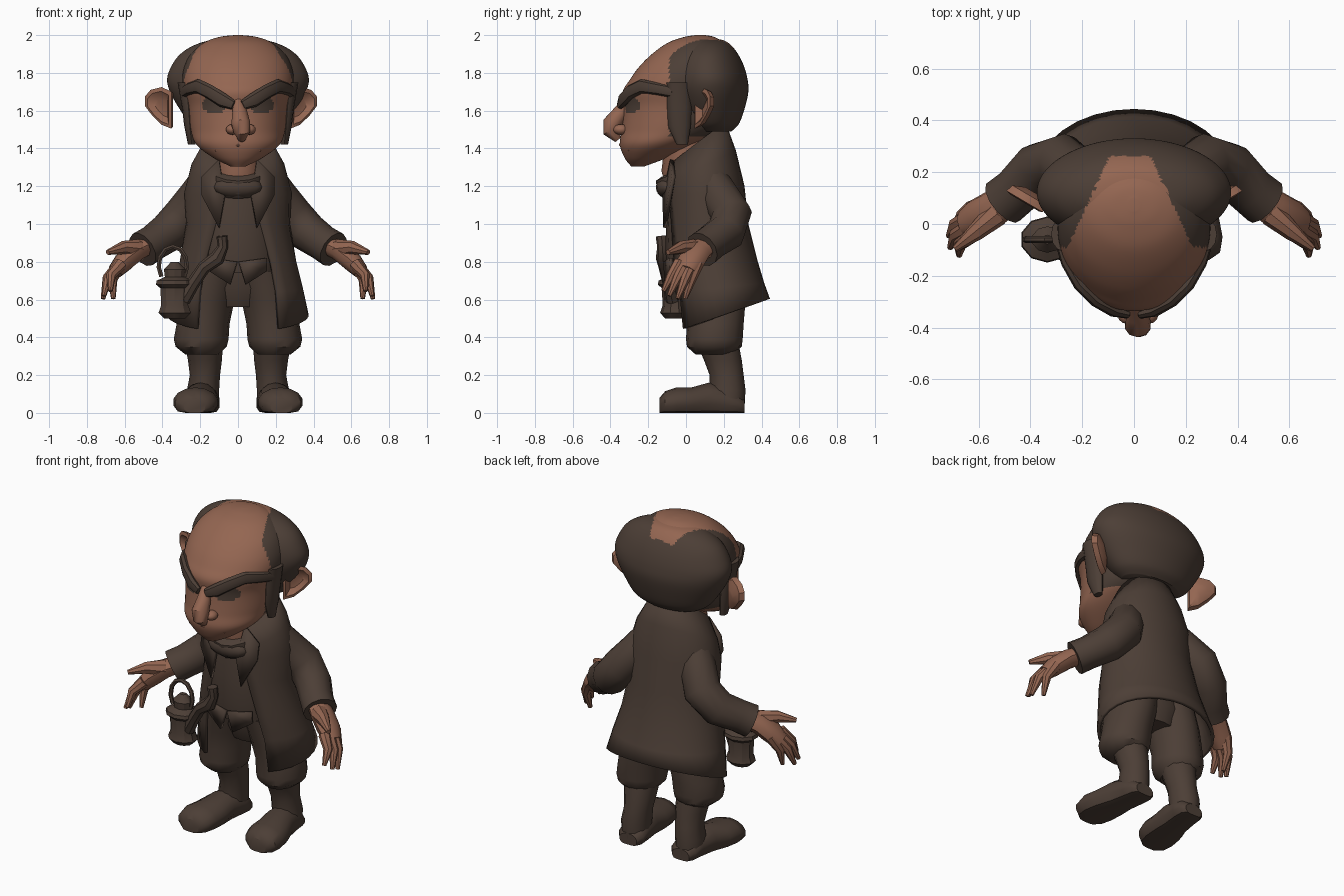
import bpy, bmesh, math
from mathutils import Vector as V


def material(name, rgb):
    m = bpy.data.materials.new(name)
    m.diffuse_color = (*rgb, 1)
    return m


SKIN = material("skin", (0.295, 0.132, 0.083))
BROWN = material("dark_brown", (0.073, 0.049, 0.037))


def finish(name, bm, mats, rule=None, angle=40, thick=0):
    bmesh.ops.recalc_face_normals(bm, faces=bm.faces)
    if rule:
        for f in bm.faces:
            f.material_index = rule(f.calc_center_median())
    me = bpy.data.meshes.new(name)
    bm.to_mesh(me)
    bm.free()
    for m in mats:
        me.materials.append(m)
    me.shade_smooth()
    me.set_sharp_from_angle(angle=math.radians(angle))
    ob = bpy.data.objects.new(name, me)
    bpy.context.collection.objects.link(ob)
    if thick:
        mod = ob.modifiers.new("thickness", "SOLIDIFY")
        mod.thickness = thick
        mod.offset = 0
    return ob


def ellipse(c, u, v, n=14, a0=0.0, a1=2 * math.pi, closed=True):
    steps = n if closed else n - 1
    return [c + u * math.sin(a0 + (a1 - a0) * i / steps)
            - v * math.cos(a0 + (a1 - a0) * i / steps) for i in range(n)]


def loft(name, rings, mats, closed=True, caps=True, **kw):
    bm = bmesh.new()
    rows = [[bm.verts.new(p) for p in r] for r in rings]
    n = len(rows[0])
    for a, b in zip(rows, rows[1:]):
        for i in range(n if closed else n - 1):
            j = (i + 1) % n
            bm.faces.new((a[i], a[j], b[j], b[i]))
    if caps:
        bm.faces.new(rows[0])
        bm.faces.new(rows[-1])
    return finish(name, bm, mats, **kw)


def stack(name, rows, mats, n=16, **kw):
    """Level rings given as x, y, z, rx, ry."""
    return loft(name, [ellipse(V(r[:3]), V((r[3], 0, 0)), V((0, r[4], 0)), n) for r in rows], mats, **kw)


def tube(name, pts, mats, n=8, flat=1.0, ref=(0, 1, 0), **kw):
    """Tapered limb through points x, y, z, radius."""
    ps = [V(p[:3]) for p in pts]
    rings = []
    for i, p in enumerate(pts):
        t = (ps[min(i + 1, len(ps) - 1)] - ps[max(i - 1, 0)]).normalized()
        side = t.cross(V(ref)).normalized()
        rings.append(ellipse(ps[i], side * p[3], t.cross(side) * p[3] * flat, n))
    return loft(name, rings, mats, **kw)


def ball(name, c, size, mats, rot=0.0):
    bm = bmesh.new()
    bmesh.ops.create_uvsphere(bm, u_segments=14, v_segments=8, radius=1)
    ob = finish(name, bm, mats)
    ob.location, ob.scale, ob.rotation_euler = c, size, (0, 0, rot)
    return ob


def plate(name, pts, mats, depth=0.02):
    bm = bmesh.new()
    bm.faces.new([bm.verts.new(p) for p in pts])
    return finish(name, bm, mats, thick=depth)


def smooth_rows(rows, k=7):
    """Catmull-Rom refinement of a profile table."""
    out = []
    for i in range(len(rows) - 1):
        p0, p1, p2 = rows[max(i - 1, 0)], rows[i], rows[i + 1]
        p3 = rows[min(i + 2, len(rows) - 1)]
        for s in range(k):
            t = s / k
            out.append([0.5 * (2 * b + (c - a) * t + (2 * a - 5 * b + 4 * c - d) * t * t
                               + (3 * b - a - 3 * c + d) * t ** 3) for a, b, c, d in zip(p0, p1, p2, p3)])
    return out + [rows[-1]]


def skull(name, rows, rule):
    """Rows of z, front y, back y, half width."""
    rows = [(0, (f + b) / 2, z, w, (b - f) / 2) for z, f, b, w in smooth_rows(rows)]
    stack(name, rows, [SKIN, BROWN], n=120, rule=rule)


def bald(p):
    return p.y < 0.262 and abs(p.x + 0.015) < 0.08 + 0.46 * (0.26 - p.y) and p.z > 1.76


def eye(p):
    return p.y < -0.1 and ((abs(p.x) - 0.125) / 0.065) ** 2 + ((p.z - 1.635) / 0.05) ** 2 < 1


# Head, with hair on the back and sides and dark eye sockets
skull("head", [(1.305, -0.29, -0.22, 0.04), (1.35, -0.325, -0.10, 0.13), (1.42, -0.35, 0.06, 0.22),
               (1.50, -0.34, 0.2, 0.25), (1.62, -0.33, 0.26, 0.265), (1.70, -0.335, 0.28, 0.285),
               (1.76, -0.30, 0.28, 0.295), (1.83, -0.25, 0.28, 0.285), (1.90, -0.18, 0.25, 0.25),
               (1.96, -0.095, 0.2, 0.18), (1.99, -0.01, 0.15, 0.1), (2.0, 0.05, 0.1, 0.02)],
      lambda p: int(eye(p) or (p.y > -0.09 and p.z > 1.46 and not bald(p))))

# Bulging hair around the bald crown
skull("hair", [(1.49, 0.04, 0.24, 0.19), (1.53, 0.0, 0.28, 0.25), (1.61, -0.05, 0.31, 0.31),
               (1.70, -0.08, 0.33, 0.36), (1.77, -0.08, 0.325, 0.375), (1.84, -0.07, 0.305, 0.35),
               (1.90, -0.04, 0.275, 0.305), (1.945, 0.0, 0.24, 0.235), (1.972, 0.03, 0.2, 0.15),
               (1.985, 0.07, 0.13, 0.04)],
      lambda p: int(not bald(p)))

# Face details
tube("nose", [(0, -0.315, 1.65, 0.025), (0.01, -0.35, 1.585, 0.042), (0.015, -0.39, 1.53, 0.052),
              (0.02, -0.395, 1.49, 0.045), (0.02, -0.36, 1.445, 0.018)], [SKIN], n=10)
tube("mouth", [(-0.12, -0.30, 1.39, 0.006), (0, -0.345, 1.42, 0.01), (0.12, -0.30, 1.39, 0.006)], [SKIN])
EAR = [(0, -0.11), (0.06, -0.09), (0.12, -0.04), (0.165, 0.01), (0.165, 0.06), (0.13, 0.095), (0.06, 0.11), (0, 0.085)]
for s in (-1, 1):
    ball("nostril", (s * 0.045 + 0.015, -0.345, 1.50), (0.035, 0.04, 0.028), [SKIN])
    tube("eyebrow", [(s * 0.025, -0.35, 1.63, 0.016), (s * 0.08, -0.335, 1.655, 0.024),
                     (s * 0.15, -0.295, 1.70, 0.024), (s * 0.21, -0.235, 1.73, 0.024),
                     (s * 0.262, -0.15, 1.715, 0.02), (s * 0.285, -0.07, 1.70, 0.02)],
         [BROWN], n=8, flat=1.6, ref=(0, 0, 1))
    stack("sideburn", [(s * 0.275, -0.04, 1.75, 0.045, 0.065), (s * 0.262, -0.035, 1.62, 0.035, 0.065),
                       (s * 0.255, -0.035, 1.52, 0.03, 0.06), (s * 0.245, -0.02, 1.42, 0.02, 0.03)], [BROWN], n=12)
    # Cupped ears
    root, out = V((s * (0.35 if s < 0 else 0.275), 0.05, 1.615)), V((s * 0.85, 0.5, 0))
    face = V((s * 0.5, -0.85, 0))
    loft("ear", [[root + face * d + out * (0.07 + (u - 0.07) * k) + V((0, 0, w * k)) for u, w in EAR]
                 for k, d in ((0.4, -0.045), (0.9, -0.025), (1, 0.005), (0.8, 0.01), (0.45, -0.02))], [SKIN])

# Neck and cravat
stack("neck", [(0, 0.03, 1.18, 0.13, 0.13), (0, 0.0, 1.28, 0.12, 0.13), (0, 0.02, 1.45, 0.13, 0.13)], [SKIN])
loft("cravat", [ellipse(V((0, 0.02, z)), V((rx, 0, 0)), V((0, ry, 0.4 * ry)), 16) for z, rx, ry in
                ((1.19, 0.14, 0.14), (1.23, 0.165, 0.17), (1.30, 0.155, 0.18), (1.31, 0.13, 0.15))], [BROWN])
ball("cravat_front", (0, -0.095, 1.195), (0.13, 0.065, 0.06), [BROWN])

# Waistcoat and its pointed hem
stack("waistcoat", [(0, 0.05, 1.29, 0.14, 0.13), (0, 0.07, 1.18, 0.22, 0.17), (0, 0.07, 1.0, 0.21, 0.175),
                    (0, 0.07, 0.85, 0.22, 0.18), (0, 0.08, 0.74, 0.21, 0.17)], [BROWN])
for s in (-1, 1):
    plate("waistcoat_point", [(s * 0.005, -0.11, 0.80), (s * 0.15, -0.08, 0.82), (s * 0.15, -0.075, 0.75),
                              (s * 0.04, -0.105, 0.68)], [BROWN])

# Open long coat: z, centre y, rx, ry, slope, half opening in degrees
coat = [(1.425, 0.06, 0.165, 0.14, 0.8, 28), (1.30, 0.085, 0.24, 0.17, 0.5, 20),
        (1.17, 0.105, 0.275, 0.195, 0.15, 18), (1.0, 0.115, 0.265, 0.205, 0, 26),
        (0.8, 0.135, 0.30, 0.235, 0, 35), (0.66, 0.165, 0.335, 0.24, 0.1, 37),
        (0.515, 0.19, 0.365, 0.245, 0.35, 36)]
loft("coat", [ellipse(V((0, cy, z)), V((rx, 0, 0)), V((0, ry, k * ry)), 25, math.radians(a),
                      math.radians(360 - a), False) for z, cy, rx, ry, k, a in coat],
     [BROWN], closed=False, caps=False, thick=0.02)
for s in (-1, 1):
    plate("lapel", [(s * 0.10, -0.075, 1.34), (s * 0.19, -0.065, 1.25), (s * 0.19, -0.085, 1.15),
                    (s * 0.10, -0.112, 0.98), (s * 0.07, -0.115, 1.15)], [BROWN])

# Arms and hands
for s in (-1, 1):
    tube("sleeve", [(s * 0.15, 0.12, 1.27, 0.08), (s * 0.20, 0.17, 1.16, 0.105), (s * 0.28, 0.24, 1.05, 0.11),
                    (s * 0.37, 0.21, 0.955, 0.105), (s * 0.45, 0.13, 0.90, 0.095),
                    (s * 0.505, 0.085, 0.865, 0.098)], [BROWN], n=12)
    tube("palm", [(s * 0.47, 0.11, 0.89, 0.05), (s * 0.54, 0.06, 0.855, 0.055), (s * 0.605, 0.025, 0.80, 0.055),
                  (s * 0.65, 0.0, 0.75, 0.042)], [SKIN], n=10, flat=1.35)
    for tip, sy in (((0.675, -0.12, 0.645), -0.055), ((0.71, -0.09, 0.62), -0.02),
                    ((0.715, -0.045, 0.605), 0.015), ((0.66, -0.005, 0.605), 0.04)):
        base = V((0.62, 0.02 + sy, 0.79))
        mid = base.lerp(V(tip), 0.5) + V((0.025, 0, 0.01))
        tube("finger", [(s * p[0], p[1], p[2], r) for p, r in ((base, 0.036), (mid, 0.027), (tip, 0.012))], [SKIN])
    tube("thumb", [(s * 0.53, 0.04, 0.87, 0.05), (s * 0.61, -0.03, 0.875, 0.035),
                   (s * 0.69, -0.095, 0.85, 0.014)], [SKIN])

# Baggy trousers
stack("trouser_seat", [(0, 0.13, 0.80, 0.22, 0.15), (0, 0.14, 0.66, 0.22, 0.15), (0, 0.15, 0.56, 0.15, 0.11)], [BROWN])
for s in (-1, 1):
    stack("trouser_leg", [(s * x, y, z, rx, ry) for x, y, z, rx, ry in (
        (0.19, 0.15, 0.31, 0.09, 0.10), (0.195, 0.15, 0.35, 0.135, 0.145), (0.195, 0.15, 0.39, 0.145, 0.15),
        (0.185, 0.155, 0.47, 0.14, 0.15), (0.16, 0.15, 0.59, 0.14, 0.165), (0.12, 0.13, 0.75, 0.14, 0.18))], [BROWN])
    # Boots
    stack("boot_shaft", [(s * x, y, z, rx, ry) for x, y, z, rx, ry in (
        (0.185, 0.22, 0.03, 0.08, 0.09), (0.185, 0.22, 0.12, 0.085, 0.095), (0.175, 0.215, 0.2, 0.08, 0.09),
        (0.175, 0.195, 0.28, 0.09, 0.10), (0.18, 0.17, 0.36, 0.10, 0.11))], [BROWN], n=12)
    loft("boot_foot", [[V((p.x, p.y, max(p.z, 0.0))) for p in
                        ellipse(V((s * x, y, h * 0.42)), V((w, 0, 0)), V((0, 0, h * 0.58)), 14)]
                       for x, y, w, h in ((0.23, -0.14, 0.06, 0.08), (0.23, -0.11, 0.105, 0.115),
                                          (0.225, -0.05, 0.12, 0.135), (0.215, 0.03, 0.115, 0.135),
                                          (0.20, 0.12, 0.095, 0.16), (0.185, 0.22, 0.09, 0.14),
                                          (0.18, 0.28, 0.085, 0.10), (0.18, 0.31, 0.06, 0.07))], [BROWN])

# Spouted can hanging in front
stack("can_body", [(-0.335, -0.06, z, r, r * 0.85) for z, r in (
    (0.50, 0.06), (0.53, 0.09), (0.57, 0.075), (0.66, 0.08), (0.68, 0.105), (0.70, 0.10), (0.72, 0.055),
    (0.76, 0.06), (0.80, 0.02))], [BROWN], n=10, angle=30)
tube("can_handle", [(-0.345 + 0.075 * math.cos(a), -0.06, 0.78 + 0.1 * math.sin(a), 0.013)
                    for a in [math.pi * (i / 8 * 1.4 - 0.2) for i in range(9)]], [BROWN], n=6)
tube("can_spout", [(-0.29, -0.07, 0.60, 0.04), (-0.235, -0.09, 0.69, 0.035), (-0.18, -0.11, 0.77, 0.035),
                   (-0.11, -0.12, 0.82, 0.04), (-0.08, -0.125, 0.88, 0.028), (-0.085, -0.13, 0.935, 0.03)],
     [BROWN], n=8)
